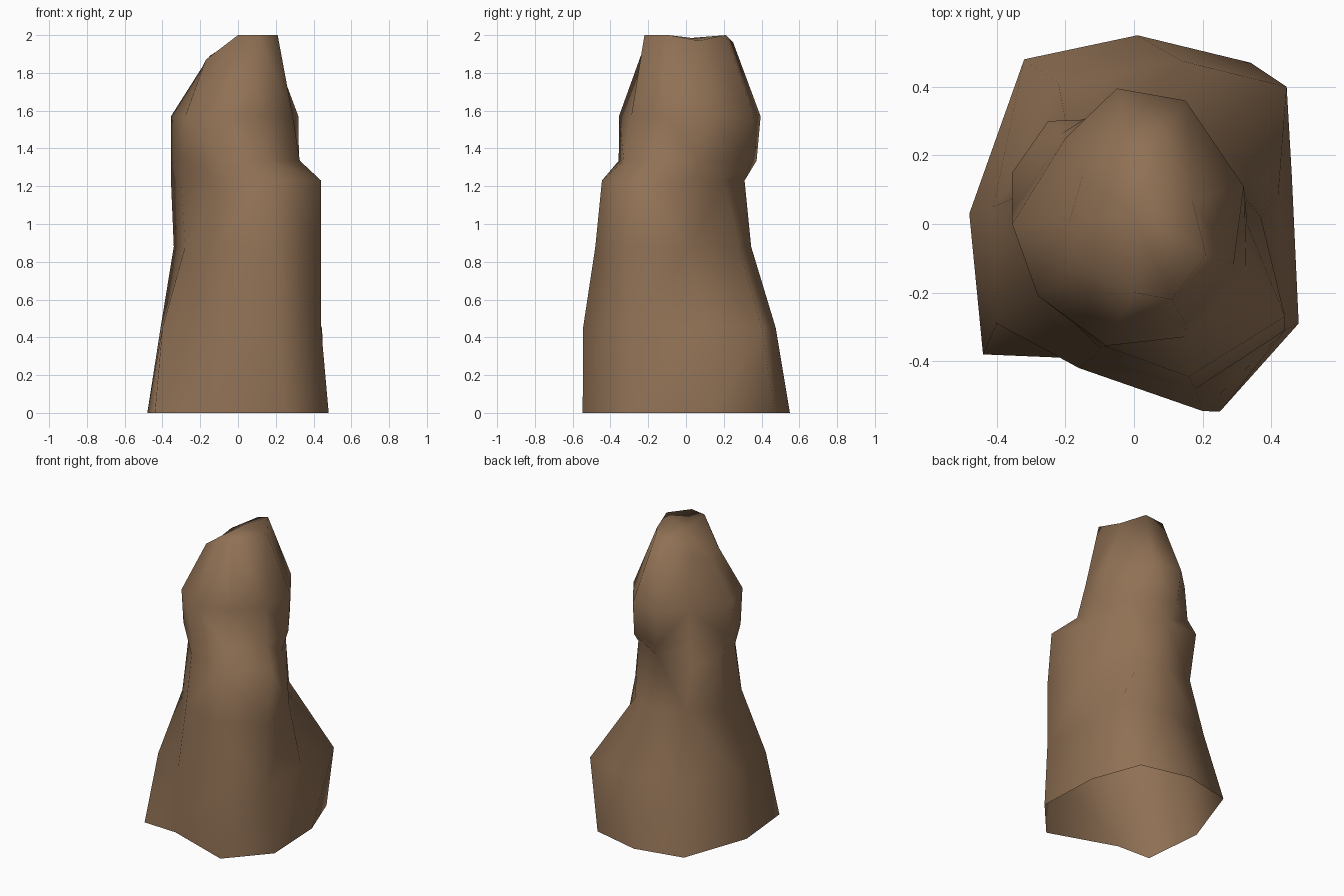
import bpy, bmesh
from mathutils import Vector

if "Cube" in bpy.data.objects:
    bpy.data.objects.remove(bpy.data.objects["Cube"])

# Nine-sided cross-sections of a weathered rock pillar, counter-clockwise from front left
FOOT = [(-.44, -.38), (-.20, -.39), (.25, -.547), (.48, -.29), (.46, .14),
        (.34, .47), (.01, .55), (-.32, .48), (-.48, .03)]
BULGE = [(-.40, -.29), (-.16, -.42), (.20, -.545), (.44, -.31), (.42, .08),
         (.445, .40), (.14, .475), (-.22, .41), (-.41, .05)]
WAIST = [(-.28, -.20), (-.12, -.39), (.18, -.48), (.44, -.31), (.37, .02),
         (.19, .28), (.03, .345), (-.20, .30), (-.34, .08)]
LEDGE = [(-.30, -.10), (-.10, -.36), (.16, -.445), (.44, -.27), (.33, .0),
         (.22, .20), (.0, .31), (-.25, .30), (-.355, .15)]
HEAD = [(-.28, -.21), (-.08, -.355), (.15, -.29), (.29, -.12), (.32, .11),
        (.15, .36), (-.05, .395), (-.20, .25), (-.355, .0)]
CROWN = [(-.17, -.10), (0, -.20), (.11, -.22), (.21, -.09), (.17, .07),
         (.08, .21), (-.02, .25), (-.15, .14), (-.19, .0)]
CROWN_Z = [1.87, 2, 2, 2, 1.97, 2, 1.96, 1.89, 1.83]

# The step above the ledge is the ledge pulled in towards the head
STEP = [tuple(Vector(a).lerp(Vector(b), .75)) for a, b in zip(LEDGE, HEAD)]
levels = [(FOOT, 0), (BULGE, .45), (WAIST, .88), (LEDGE, 1.23), (STEP, 1.335), (HEAD, 1.57)]

bm = bmesh.new()
rings = [[bm.verts.new((x, y, z)) for x, y in ring] for ring, z in levels]
rings.append([bm.verts.new((x, y, z)) for (x, y), z in zip(CROWN, CROWN_Z)])

# Walls, open underneath
n = len(FOOT)
for low, high in zip(rings, rings[1:]):
    for i in range(n):
        j = (i + 1) % n
        bm.faces.new((low[i], low[j], high[j], high[i]))

# Slightly uneven top
peak = bm.verts.new((0, .03, 1.985))
for i in range(n):
    bm.faces.new((rings[-1][i], rings[-1][(i + 1) % n], peak))
bmesh.ops.triangulate(bm, faces=bm.faces[:])
for f in bm.faces:
    f.smooth = True

mesh = bpy.data.meshes.new("rock_pillar")
bm.to_mesh(mesh)
bm.free()
rock = bpy.data.objects.new("rock_pillar", mesh)
bpy.context.collection.objects.link(rock)

# Brown stone
mat = bpy.data.materials.new("brown_stone")
mat.diffuse_color = (.28, .165, .09, 1)
mat.use_nodes = True
mat.node_tree.nodes["Principled BSDF"].inputs["Base Color"].default_value = mat.diffuse_color
mesh.materials.append(mat)
